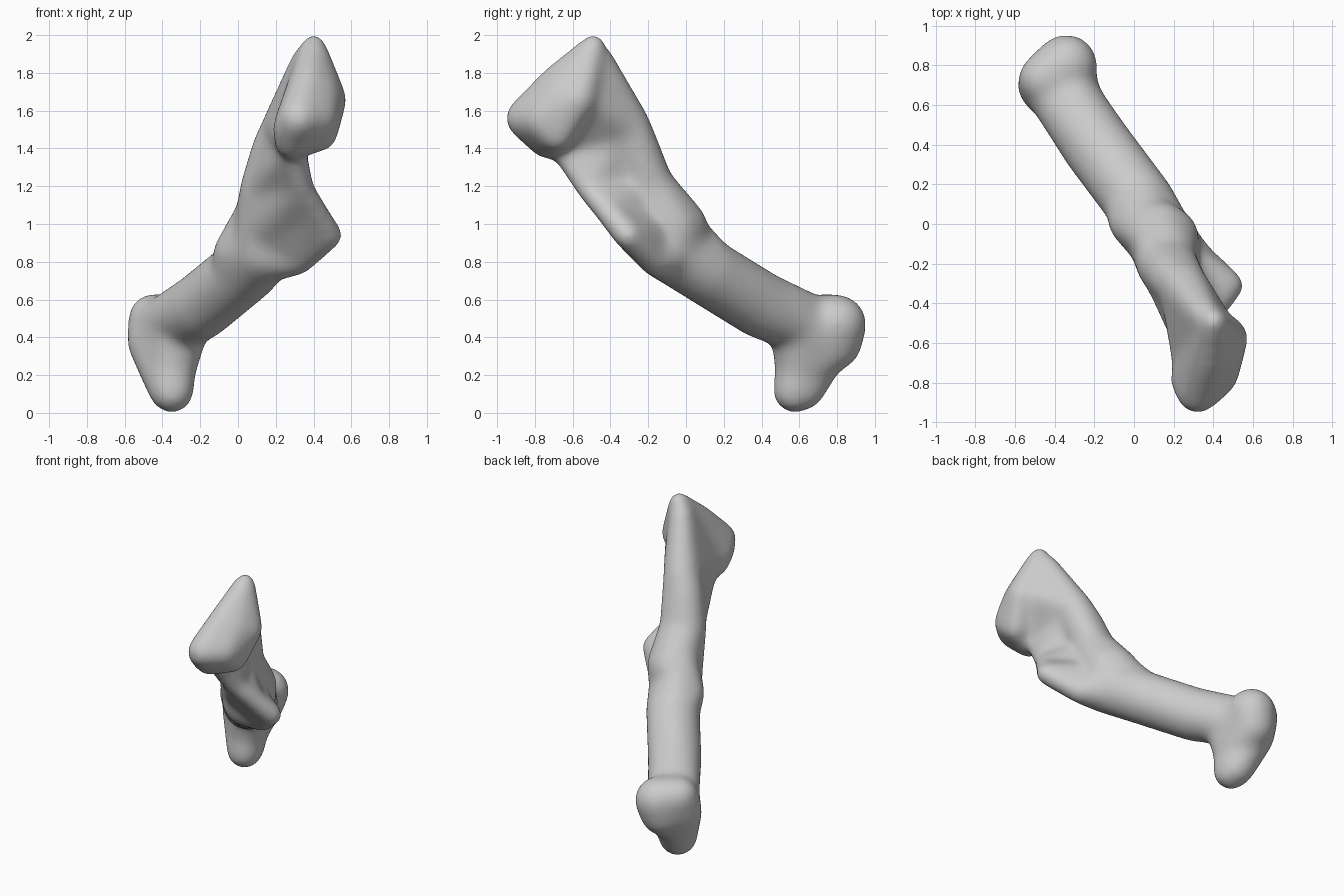
import bpy, bmesh
from mathutils import Vector

ico = bmesh.new()
bmesh.ops.create_icosphere(ico, subdivisions=3, radius=1)
UNIT = [v.co.copy() for v in ico.verts]
ico.free()
bm = bmesh.new()


def hull(*balls):
    """Add the convex hull of several balls (x, y, z, radius)."""
    part = bmesh.new()
    for x, y, z, r in balls:
        for u in UNIT:
            part.verts.new(Vector((x, y, z)) + u * r)
    res = bmesh.ops.convex_hull(part, input=part.verts)
    junk = {g for g in res["geom_interior"] + res["geom_unused"]
            if isinstance(g, bmesh.types.BMVert)}
    bmesh.ops.delete(part, geom=list(junk), context='VERTS')
    bmesh.ops.recalc_face_normals(part, faces=part.faces)
    me = bpy.data.meshes.new("tmp")
    part.to_mesh(me)
    part.free()
    bm.from_mesh(me)
    bpy.data.meshes.remove(me)


# shaft
s0 = (-0.31, 0.60, 0.48, .165)
s1 = (-0.19, 0.40, 0.57, .18)
s2 = (0.035, 0.10, 0.755, .18)
s3 = (0.14, -0.08, 0.86, .175)
for a, b in ((s0, s1), (s1, s2), (s2, s3)):
    hull(a, b)

# lower knuckle: round back and downward lobe
k1 = (-0.34, 0.80, 0.47, .16)
k2 = (-0.45, 0.73, 0.50, .135)
k3 = (-0.47, 0.69, 0.37, .12)
k4 = (-0.36, 0.79, 0.37, .145)
k5 = (-0.35, 0.60, 0.23, .13)
k6 = (-0.35, 0.575, 0.115, .12)
k7 = (-0.36, 0.62, 0.13, .12)
hull(k1, k2, k3, k4)
hull(k3, k4, k5, s0)
hull(k5, k6, k7)
hull(k3, (-0.39, 0.70, 0.27, .125), k6, k7)
hull(s1, (-0.41, 0.65, 0.48, .13), (-0.34, 0.66, 0.49, .14))

# upper joint head
hull((0.40, -0.49, 1.94, .07), (0.48, -0.57, 1.66, .10),
     (0.45, -0.53, 1.78, .075), (0.44, -0.68, 1.47, .09),
     (0.28, -0.74, 1.43, .09), (0.32, -0.85, 1.56, .11),
     (0.29, -0.79, 1.51, .11), (0.37, -0.69, 1.76, .085),
     (0.41, -0.76, 1.56, .12), (0.42, -0.66, 1.68, .12))

# back ridge and neck
r1 = (0.36, -0.46, 1.87, .08)
r2 = (0.25, -0.31, 1.52, .125)
r2b = (0.20, -0.27, 1.40, .13)
r3 = (0.15, -0.21, 1.20, .14)
r3b = (0.19, -0.19, 1.20, .13)
r4 = (0.13, -0.04, 0.98, .16)
r4b = (0.19, -0.06, 0.98, .14)
c1 = (0.29, -0.65, 1.39, .07)
c2 = (0.335, -0.53, 1.20, .065)
c3 = (0.41, -0.42, 1.07, .068)
c4 = (0.485, -0.31, 0.94, .075)
c5 = (0.32, -0.17, 0.81, .085)
hull(r1, r2, c1, (0.44, -0.53, 1.66, .08), (0.28, -0.71, 1.45, .09))
hull(r2, r2b, r3, r3b)
hull(r3, r3b, r4, r4b, s3)
hull((0.23, -0.34, 1.50, .10), (0.14, -0.23, 1.20, .11), c1, c2)
hull((0.30, -0.38, 1.48, .07), (0.24, -0.38, 1.2, .07), c1)
hull((-0.02, 0.01, 0.85, .115), (0.08, -0.07, 1.06, .10), s2, s3)

# front crest flaring to the side
hull((0.14, -0.23, 1.20, .11), (0.12, -0.12, 0.95, .14), c2, c3)
hull((0.14, -0.13, 0.93, .13), c3, c4, c5)
hull(s3, c5)

mesh = bpy.data.meshes.new("bone")
bm.to_mesh(mesh)
bm.free()
bone = bpy.data.objects.new("bone", mesh)
bpy.context.collection.objects.link(bone)

# fuse all parts into one smooth organic surface
rm = bone.modifiers.new("fuse", 'REMESH')
rm.mode = 'VOXEL'
rm.voxel_size = 0.013
rm.use_smooth_shade = True
sm = bone.modifiers.new("soften", 'SMOOTH')
sm.factor = 0.5
sm.iterations = 90
